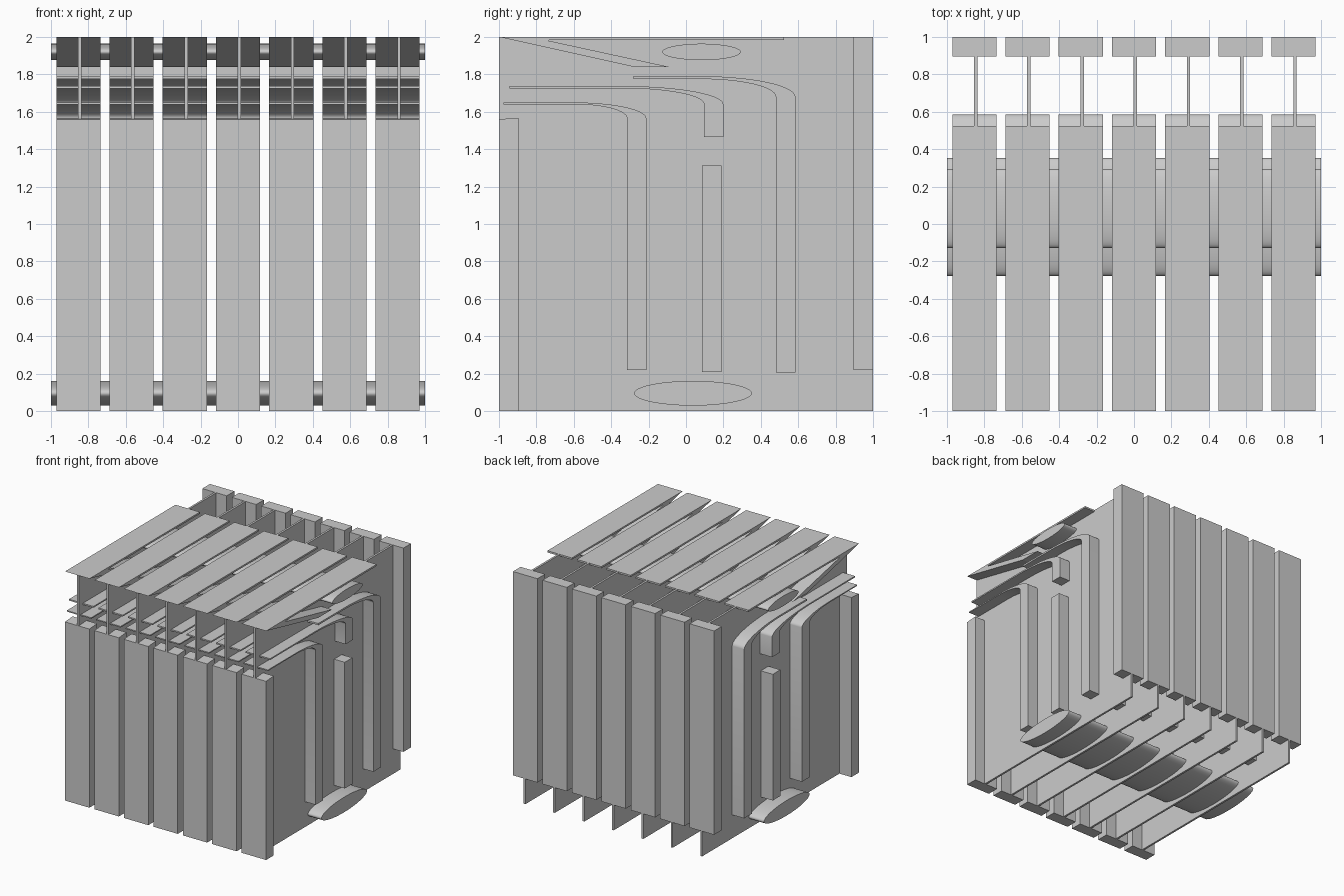
import bpy, math

if "Cube" in bpy.data.objects:
    bpy.data.objects.remove(bpy.data.objects["Cube"])

COUNT, PITCH, HALF = 7, 0.2845, 0.118


def extrude(name, profile, x0, x1, smooth=False):
    """Extrude a (y, z) profile along x from x0 to x1."""
    n = len(profile)
    verts = [(x, y, z) for x in (x0, x1) for y, z in profile]
    faces = [tuple(range(n - 1, -1, -1)), tuple(range(n, 2 * n))]
    faces += [(i, (i + 1) % n, (i + 1) % n + n, i + n) for i in range(n)]
    mesh = bpy.data.meshes.new(name)
    mesh.from_pydata(verts, [], faces)
    obj = bpy.data.objects.new(name, mesh)
    bpy.context.collection.objects.link(obj)
    bpy.ops.object.select_all(action='DESELECT')
    bpy.context.view_layer.objects.active = obj
    obj.select_set(True)
    bpy.ops.object.mode_set(mode='EDIT')
    bpy.ops.mesh.select_all(action='SELECT')
    bpy.ops.mesh.normals_make_consistent(inside=False)
    bpy.ops.object.mode_set(mode='OBJECT')
    if smooth:
        bpy.ops.object.shade_smooth_by_angle(angle=math.radians(35))
    return obj


def rect(y0, y1, z0, z1):
    return [(y0, z0), (y1, z0), (y1, z1), (y0, z1)]


def arc(cy, cz, a, b, start, end, steps):
    ts = [math.radians(start + (end - start) * i / steps) for i in range(steps + 1)]
    return [(cy + a * math.cos(t), cz + b * math.sin(t)) for t in ts]


def hook(tip, bend, inner, outer, spring, top, thick, bottom):
    """Thin arm that bends over into a thicker upright leg."""
    return ([(tip, top - thick), (tip, top)]
            + arc(bend, spring, outer - bend, top - spring, 90, 0, 14)
            + [(outer, bottom), (inner, bottom)]
            + arc(bend, spring, inner - bend, top - thick - spring, 0, 90, 14))


# Flange profiles seen from the side
flanges = {
    "front_flange": [(-1, 0), (-0.895, 0), (-0.895, 1.568), (-1, 1.56)],
    "back_flange": rect(0.895, 1, 0.22, 2),
    "middle_post": rect(0.085, 0.19, 0.21, 1.312),
    "top_flange": [(-1, 2), (-0.28, 1.84), (-0.09, 1.84), (-0.735, 1.98),
                   (-0.73, 1.985), (0.525, 1.985), (0.525, 2)],
    "rear_hook": hook(-0.28, 0.08, 0.48, 0.585, 1.68, 1.79, 0.015, 0.205),
    "middle_hook": hook(-0.945, -0.33, 0.097, 0.2, 1.64, 1.737, 0.012, 1.465),
    "front_hook": hook(-0.975, -0.6, -0.315, -0.212, 1.565, 1.65, 0.01, 0.22),
}

# Seven ribs, each a thin web plate carrying wide flanges
for i in range(COUNT):
    x = (i - (COUNT - 1) / 2) * PITCH
    extrude(f"web_{i}", rect(-0.999, 0.999, 0, 1.999), x - 0.002, x + 0.016)
    for name, profile in flanges.items():
        extrude(f"{name}_{i}", profile, x - HALF, x + HALF, smooth="hook" in name)

# Elliptical rods through all ribs
extrude("upper_rod", arc(0.083, 1.92, 0.21, 0.044, 0, 360, 48)[:-1], -1, 1, True)
extrude("lower_rod", arc(0.037, 0.095, 0.315, 0.066, 0, 360, 48)[:-1], -1, 1, True)
